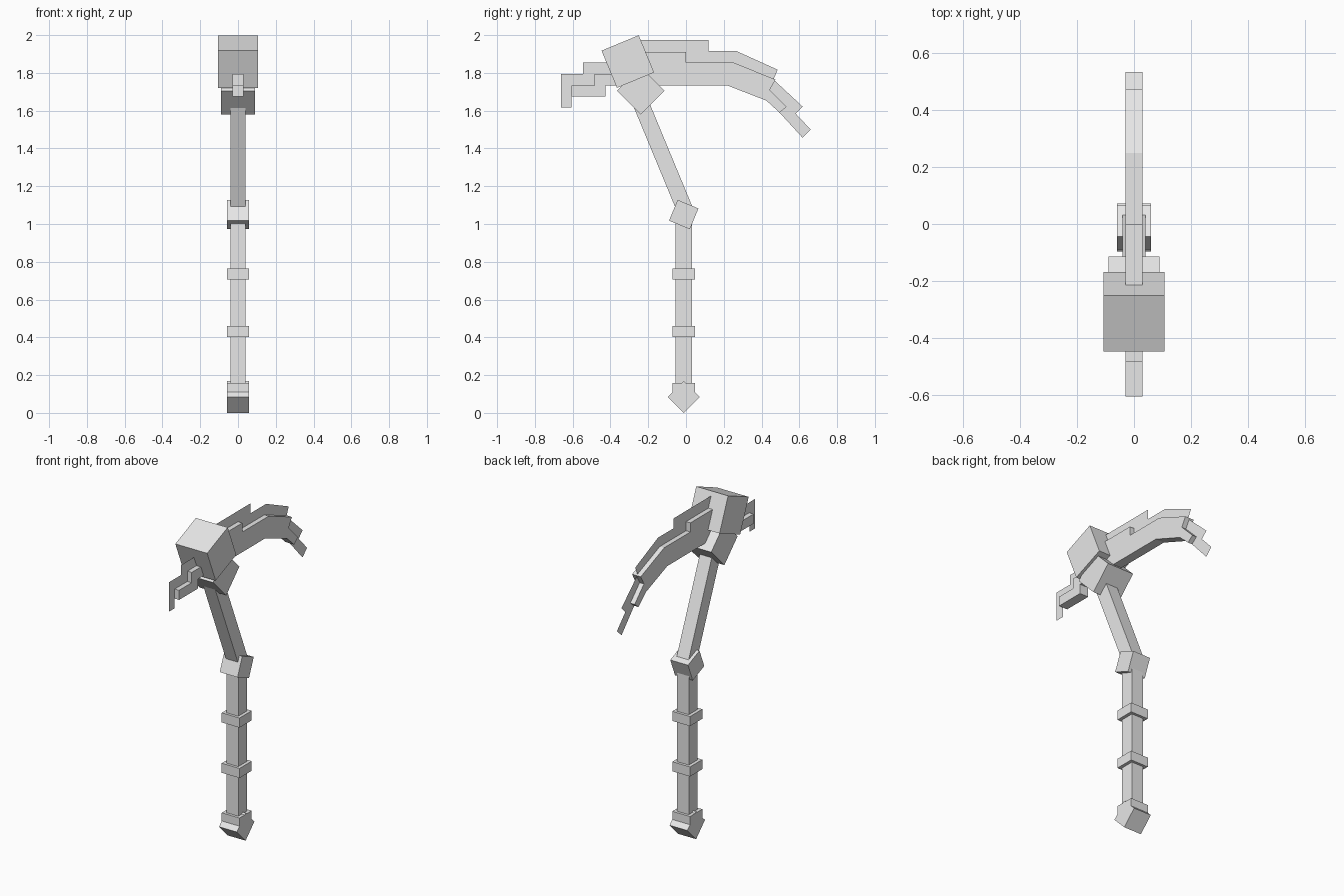
import bpy
import bmesh
from math import radians, sin, cos

cube = bpy.data.objects.get("Cube")
if cube:
    bpy.data.objects.remove(cube, do_unlink=True)

grey = bpy.data.materials.new("plain_grey")
grey.use_nodes = True
grey.diffuse_color = (0.8, 0.8, 0.8, 1)
grey.node_tree.nodes["Principled BSDF"].inputs["Base Color"].default_value = grey.diffuse_color


def finish(name, bm):
    bmesh.ops.recalc_face_normals(bm, faces=bm.faces)
    mesh = bpy.data.meshes.new(name)
    bm.to_mesh(mesh)
    bm.free()
    mesh.materials.append(grey)
    obj = bpy.data.objects.new(name, mesh)
    bpy.context.collection.objects.link(obj)
    return obj


def box(name, y, z, size, tilt=0):
    """Box centred on x = 0, tilted in the side plane."""
    bm = bmesh.new()
    bmesh.ops.create_cube(bm, size=1)
    bmesh.ops.scale(bm, vec=size, verts=bm.verts)
    obj = finish(name, bm)
    obj.location = (0, y, z)
    obj.rotation_euler.x = radians(tilt)


def plate(name, outline, width=0):
    """Side outline (y, z), extruded across x or left as a flat sheet."""
    bm = bmesh.new()
    face = bm.faces.new([bm.verts.new((-width / 2, y, z)) for y, z in outline])
    if width:
        side = bmesh.ops.extrude_face_region(bm, geom=[face])["geom"]
        moved = [v for v in side if isinstance(v, bmesh.types.BMVert)]
        bmesh.ops.translate(bm, vec=(width, 0, 0), verts=moved)
    finish(name, bm)


GRIP_Y = -0.012
LEAN = 22.5

# Lower handle, pommel and collars
box("lower_handle", GRIP_Y, 0.57, (0.08, 0.085, 0.96))
box("pommel", GRIP_Y, 0.084, (0.119, 0.119, 0.119), 45)
for name, z in (("pommel_collar", 0.13), ("lower_collar", 0.43), ("upper_collar", 0.735)):
    box(name, GRIP_Y, z, (0.119, 0.117, 0.058))

# Joint and leaning upper handle
box("handle_joint", GRIP_Y, 1.05, (0.119, 0.119, 0.119), -LEAN)
lean, length = radians(LEAN), 0.69
box("upper_handle", 0.005 - sin(lean) * length / 2, 1.05 + cos(lean) * length / 2,
    (0.08, 0.085, length), LEAN)

# Head blocks
box("head_socket", -0.24, 1.705, (0.178, 0.178, 0.178), 45)
box("head_block", -0.308, 1.86, (0.213, 0.213, 0.213), LEAN)

# Thick core of the blade, from rear tip round to front spike
plate("blade_core", [
    (-0.3, 1.91), (0, 1.91), (0, 1.855), (0.25, 1.855), (0.474, 1.765),
    (0.443, 1.71), (0.533, 1.62), (0.495, 1.59), (0.426, 1.653), (0.22, 1.733),
    (-0.426, 1.733), (-0.426, 1.675), (-0.605, 1.675), (-0.605, 1.733),
    (-0.484, 1.733), (-0.484, 1.795), (-0.3, 1.795)], 0.058)

# Flat cutting edges standing out from the core
plate("rear_edge", [
    (-0.28, 1.975), (0.12, 1.975), (0.12, 1.915), (0.268, 1.915), (0.485, 1.817),
    (0.463, 1.765), (0.617, 1.622), (0.58, 1.585), (0.66, 1.5), (0.617, 1.457),
    (0.495, 1.59), (0.426, 1.66), (0.22, 1.75), (-0.28, 1.75)])
plate("front_edge", [
    (-0.3, 1.855), (-0.545, 1.855), (-0.545, 1.795), (-0.662, 1.795),
    (-0.662, 1.617), (-0.605, 1.617), (-0.605, 1.7), (-0.44, 1.7),
    (-0.44, 1.75), (-0.3, 1.75)])
